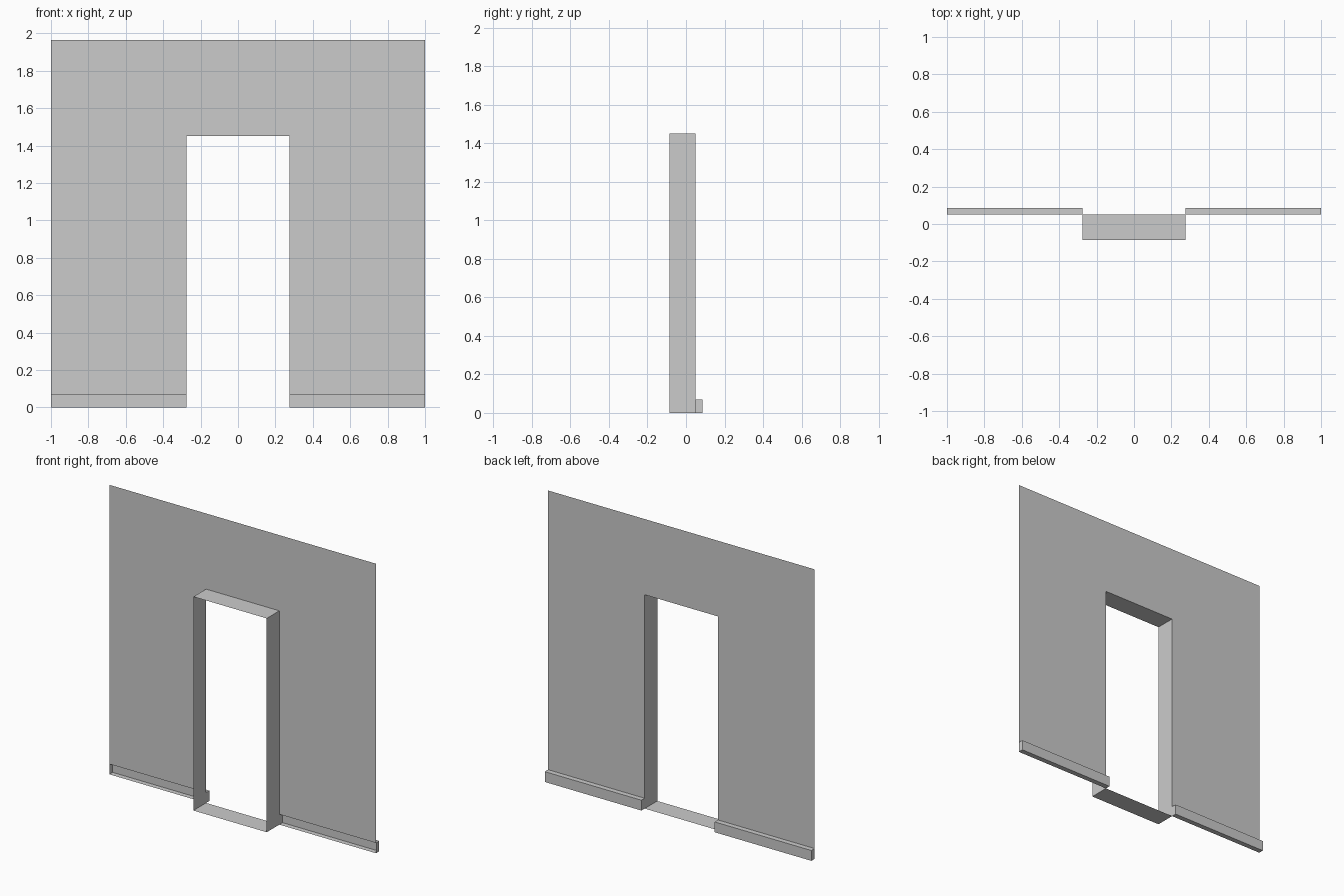
import bpy

if "Cube" in bpy.data.objects:
    bpy.data.objects.remove(bpy.data.objects["Cube"])

# Overall measures
HALF_W, HEIGHT = 1.0, 1.963
DOOR_X, DOOR_Z = 0.275, 1.45
FRONT_Y, WALL_Y, BACK_Y = -0.085, 0.05, 0.085
SKIRT_Z = 0.07

grey = bpy.data.materials.new("plain_grey")
grey.diffuse_color = (0.6, 0.6, 0.6, 1)
grey.use_nodes = True
grey.node_tree.nodes["Principled BSDF"].inputs["Base Color"].default_value = grey.diffuse_color


def sheet(name, verts, faces):
    mesh = bpy.data.meshes.new(name)
    mesh.from_pydata(verts, [], faces)
    mesh.materials.append(grey)
    obj = bpy.data.objects.new(name, mesh)
    bpy.context.collection.objects.link(obj)
    return obj


# Wall: one thin sheet around the doorway, starting above the skirting
outline = [(-HALF_W, SKIRT_Z), (-DOOR_X, SKIRT_Z), (-DOOR_X, DOOR_Z), (DOOR_X, DOOR_Z),
           (DOOR_X, SKIRT_Z), (HALF_W, SKIRT_Z), (HALF_W, HEIGHT), (-HALF_W, HEIGHT)]
sheet("wall", [(x, WALL_Y, z) for x, z in outline], [tuple(reversed(range(8)))])

# Door reveal: four-sided open tunnel reaching forward from the wall
ring = [(-DOOR_X, 0), (DOOR_X, 0), (DOOR_X, DOOR_Z), (-DOOR_X, DOOR_Z)]
sheet("door_reveal",
      [(x, y, z) for y in (FRONT_Y, WALL_Y) for x, z in ring],
      [(i, i + 4, (i + 1) % 4 + 4, (i + 1) % 4) for i in range(4)])

# Skirting boards: boxes behind the wall line, open toward the front
for side, x0, x1 in (("left", -HALF_W, -DOOR_X), ("right", DOOR_X, HALF_W)):
    section = [(WALL_Y, 0), (BACK_Y, 0), (BACK_Y, SKIRT_Z), (WALL_Y, SKIRT_Z)]
    sheet("skirting_" + side,
          [(x, y, z) for x in (x0, x1) for y, z in section],
          [(0, 1, 5, 4), (1, 2, 6, 5), (2, 3, 7, 6),   # bottom, back, top
           (0, 3, 2, 1), (4, 5, 6, 7)])                # end caps
